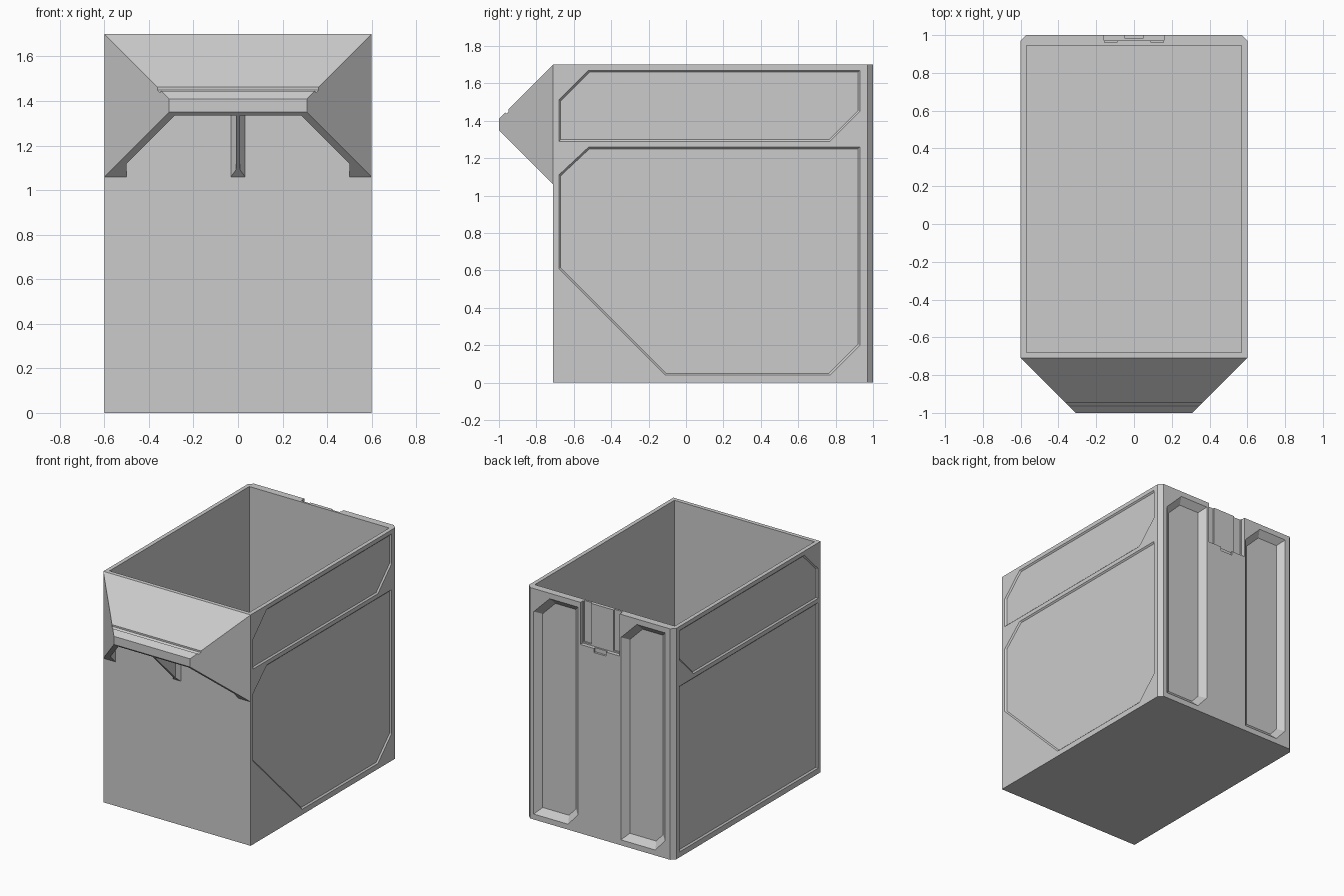
import bpy, bmesh
from mathutils import Vector

if "Cube" in bpy.data.objects:
    bpy.data.objects.remove(bpy.data.objects["Cube"])


def hull(name, points):
    """Solid convex part from a few corner points."""
    bm = bmesh.new()
    for p in points:
        bm.verts.new(p)
    res = bmesh.ops.convex_hull(bm, input=bm.verts[:])
    junk = [g for g in res["geom_interior"] if isinstance(g, bmesh.types.BMVert)]
    if junk:
        bmesh.ops.delete(bm, geom=junk, context='VERTS')
    bmesh.ops.dissolve_limit(bm, angle_limit=0.005, verts=bm.verts[:], edges=bm.edges[:])
    bmesh.ops.recalc_face_normals(bm, faces=bm.faces[:])
    mesh = bpy.data.meshes.new(name)
    bm.to_mesh(mesh)
    bm.free()
    ob = bpy.data.objects.new(name, mesh)
    bpy.context.collection.objects.link(ob)
    return ob


def block(name, x0, x1, y0, y1, z0, z1):
    return hull(name, [(x, y, z) for x in (x0, x1) for y in (y0, y1) for z in (z0, z1)])


def cut(target, cutter):
    """Subtract the cutter for good, then drop it."""
    cutter.hide_render = True
    mod = target.modifiers.new("cut", 'BOOLEAN')
    mod.operation = 'DIFFERENCE'
    mod.solver = 'EXACT'
    mod.object = cutter
    bpy.context.view_layer.objects.active = target
    bpy.ops.object.modifier_apply(modifier=mod.name)
    bpy.data.objects.remove(cutter)


def inset(poly, d):
    """Shrink a convex 2D outline by d."""
    pts = [Vector(p) for p in poly]
    n = len(pts)
    area = sum(pts[i - 1].x * pts[i].y - pts[i].x * pts[i - 1].y for i in range(n))
    s = 1 if area > 0 else -1
    out = []
    for i in range(n):
        a = (pts[i] - pts[i - 1]).normalized()
        b = (pts[(i + 1) % n] - pts[i]).normalized()
        na, nb = Vector((-a.y, a.x)) * s, Vector((-b.y, b.x)) * s
        out.append(pts[i] + (na + nb) * (d / (1 + na.dot(nb))))
    return out


def recess(target, poly, place, depth, slope):
    """Sunken panel with sloped walls; place(u, v, out) maps to 3D."""
    pts = [place(u, v, o) for u, v in poly for o in (0.0, 0.02)]
    pts += [place(u, v, -depth) for u, v in inset(poly, slope)]
    cut(target, hull("recess_cutter", pts))


# Bin body: chamfered back corners, open top
plan = [(-0.6, -0.71), (0.6, -0.71), (0.6, 0.97), (0.57, 1.0), (-0.57, 1.0), (-0.6, 0.97)]
body = hull("bin_body", [(x, y, z) for x, y in plan for z in (0, 1.7)])
cut(body, block("inside_cutter", -0.57, 0.57, -0.68, 0.945, 0.03, 1.8))

# Sunken side panels
upper = [(-0.68, 1.29), (-0.68, 1.51), (-0.52, 1.67), (0.93, 1.67), (0.93, 1.45), (0.77, 1.29)]
lower_right = [(-0.68, 0.61), (-0.68, 1.11), (-0.52, 1.26), (0.93, 1.26),
               (0.93, 0.20), (0.77, 0.04), (-0.11, 0.04)]
lower_left = [(-0.68, 0.04), (-0.68, 1.26), (0.93, 1.26), (0.93, 0.04)]
for side, lower in ((1, lower_right), (-1, lower_left)):
    for poly in (upper, lower):
        recess(body, poly, lambda u, v, o: (side * (0.6 + o), u, v), 0.01, 0.01)

# Two tall slots in the back wall
slot = [(0.54, 0.04), (0.54, 1.53), (0.41, 1.66), (0.18, 1.66), (0.18, 0.13), (0.26, 0.04)]
for dx in (0, -0.71):
    recess(body, slot, lambda u, v, o: (u + dx, 1.0 + o, v), 0.04, 0.045)

# Hanger notch at the top of the back wall
cut(body, block("notch_cutter", -0.16, 0.16, 0.972, 1.1, 1.39, 1.8))
cut(body, block("notch_tab_cutter", -0.05, 0.05, 0.985, 1.1, 1.36, 1.45))
for s in (-1, 1):
    cut(body, block("notch_groove_cutter", s * 0.09, s * 0.155, 0.96, 1.1, 1.40, 1.8))

# Front handle: tapered hood, hollow below, with a centre rib
handle = hull("front_handle",
              [(s * x, y, z) for s in (-1, 1)
               for x, y, z in ((0.6, -0.71, 1.7), (0.6, -0.71, 1.06),
                               (0.31, -1, 1.35), (0.31, -1, 1.41))])
pocket = [(0.04, -0.70), (0.04, -0.71), (0.01, -0.74), (0.01, -0.985),
          (0.285, -0.985), (0.5, -0.77), (0.5, -0.70)]
for s in (-1, 1):
    cut(handle, hull("pocket_cutter", [(s * x, y, z) for x, y in pocket
                                       for z in (1.0, 2.37 + y)]))

# Fine groove across the handle near its front lip
groove = [(-0.948, 1.472), (-0.948, 1.45), (-0.96, 1.438), (-0.97, 1.45)]
cut(handle, hull("groove_cutter", [(x, y, z) for x in (-0.5, 0.5) for y, z in groove]))
